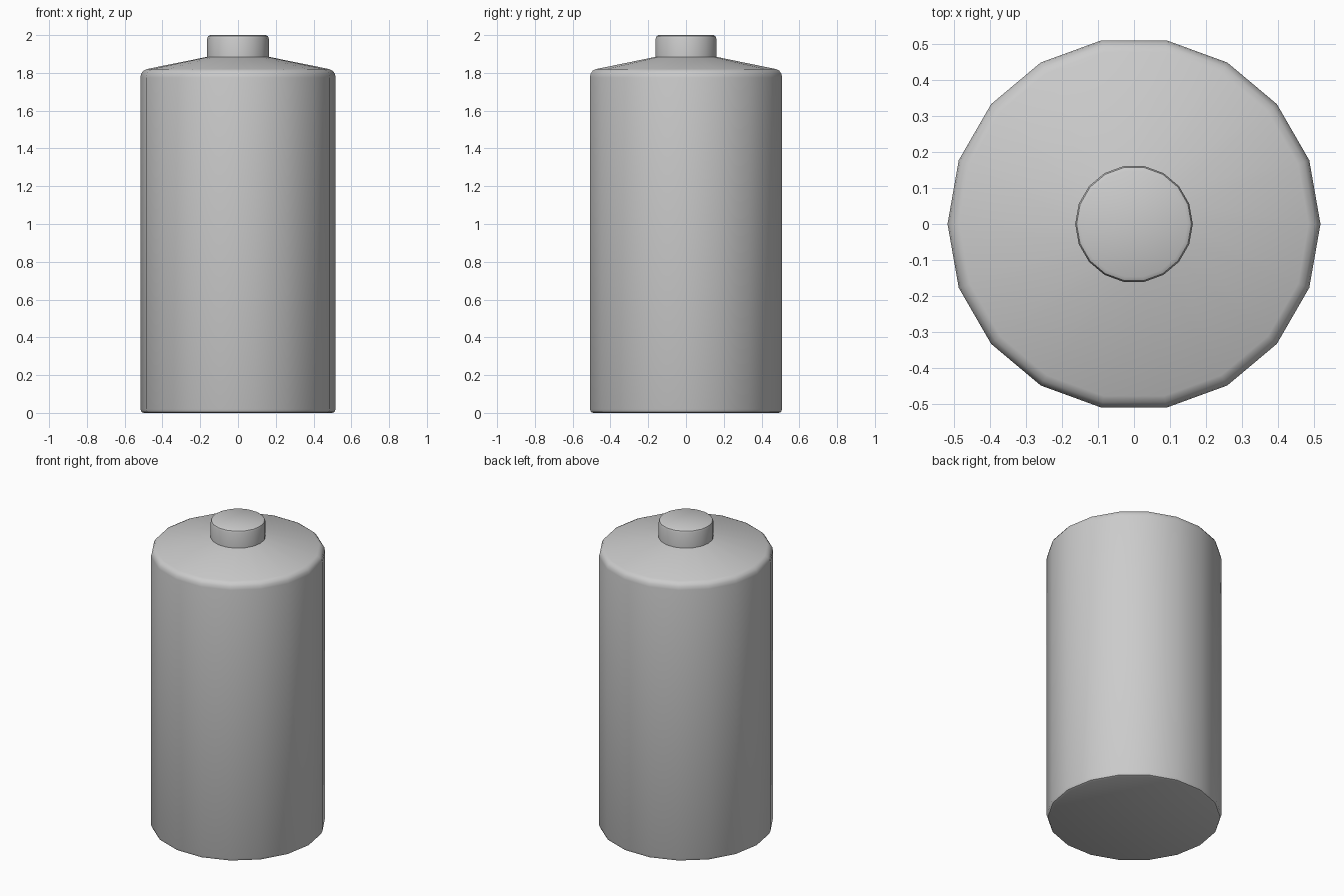
import bpy, bmesh
from math import cos, sin, pi, radians

if "Cube" in bpy.data.objects:
    bpy.data.objects.remove(bpy.data.objects["Cube"])

SIDES = 18


def lathe(name, profile):
    """Revolve (radius, height) points around z and close both ends."""
    bm = bmesh.new()
    rings = [[bm.verts.new((r * cos(2 * pi * i / SIDES), r * sin(2 * pi * i / SIDES), z))
              for i in range(SIDES)] for r, z in profile]
    for low, high in zip(rings, rings[1:]):
        for i in range(SIDES):
            j = (i + 1) % SIDES
            bm.faces.new((low[i], low[j], high[j], high[i]))
    bm.faces.new(rings[0][::-1])
    bm.faces.new(rings[-1])
    mesh = bpy.data.meshes.new(name)
    bm.to_mesh(mesh)
    bm.free()
    obj = bpy.data.objects.new(name, mesh)
    bpy.context.collection.objects.link(obj)
    bpy.ops.object.select_all(action='DESELECT')
    obj.select_set(True)
    bpy.context.view_layer.objects.active = obj
    bpy.ops.object.shade_smooth_by_angle(angle=radians(40))
    return obj


# Cylindrical body with rounded rims, sloped shoulder and raised terminal
lathe("battery_body", [
    (0.499, 0.0), (0.511, 0.005), (0.517, 0.02),
    (0.517, 1.775), (0.513, 1.795), (0.502, 1.811), (0.484, 1.82),
    (0.163, 1.885),
    (0.163, 1.982), (0.159, 1.994), (0.148, 2.0),
])
